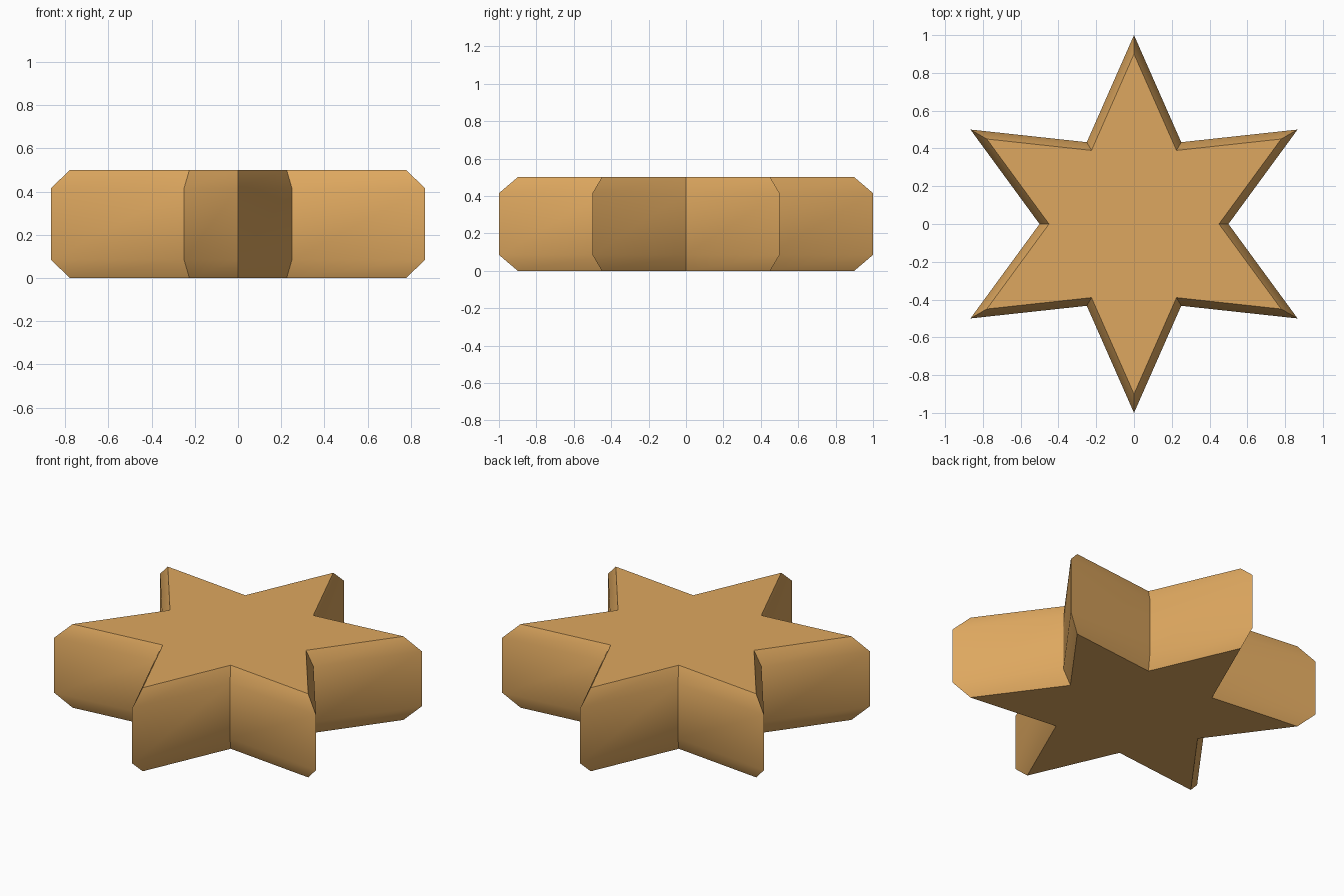
import bpy
import bmesh
from math import sin, cos, pi, radians

cube = bpy.data.objects.get("Cube")
if cube:
    bpy.data.objects.remove(cube, do_unlink=True)

POINTS = 6
OUTER, INNER = 1.0, 0.5
# (height, scale) of each star-shaped section, bottom to top
SECTIONS = [(0.0, 0.9), (0.085, 1.0), (0.415, 1.0), (0.5, 0.9)]

# Golden tan colour
tan = bpy.data.materials.new("golden tan")
tan.use_nodes = True
colour = (0.73, 0.39, 0.115, 1.0)
tan.diffuse_color = colour
tan.node_tree.nodes["Principled BSDF"].inputs["Base Color"].default_value = colour


def star_ring(bm, z, scale):
    """One star outline with a tip pointing along +y."""
    ring = []
    for i in range(POINTS * 2):
        r = scale * (INNER if i % 2 else OUTER)
        a = pi / 2 + i * pi / POINTS
        ring.append(bm.verts.new((r * cos(a), r * sin(a), z)))
    return ring


# Star body: stacked outlines joined by side walls, closed by flat caps
bm = bmesh.new()
rings = [star_ring(bm, z, s) for z, s in SECTIONS]
for low, high in zip(rings, rings[1:]):
    for i in range(len(low)):
        j = (i + 1) % len(low)
        bm.faces.new((low[i], low[j], high[j], high[i]))
bm.faces.new(rings[0][::-1])
bm.faces.new(rings[-1])
bmesh.ops.recalc_face_normals(bm, faces=bm.faces[:])

mesh = bpy.data.meshes.new("star_body")
bm.to_mesh(mesh)
bm.free()
mesh.materials.append(tan)
star = bpy.data.objects.new("star_body", mesh)
bpy.context.collection.objects.link(star)

# Smooth the rounded walls, keep the star corners and cap rims crisp
bpy.ops.object.select_all(action="DESELECT")
star.select_set(True)
bpy.context.view_layer.objects.active = star
bpy.ops.object.shade_smooth_by_angle(angle=radians(35))
